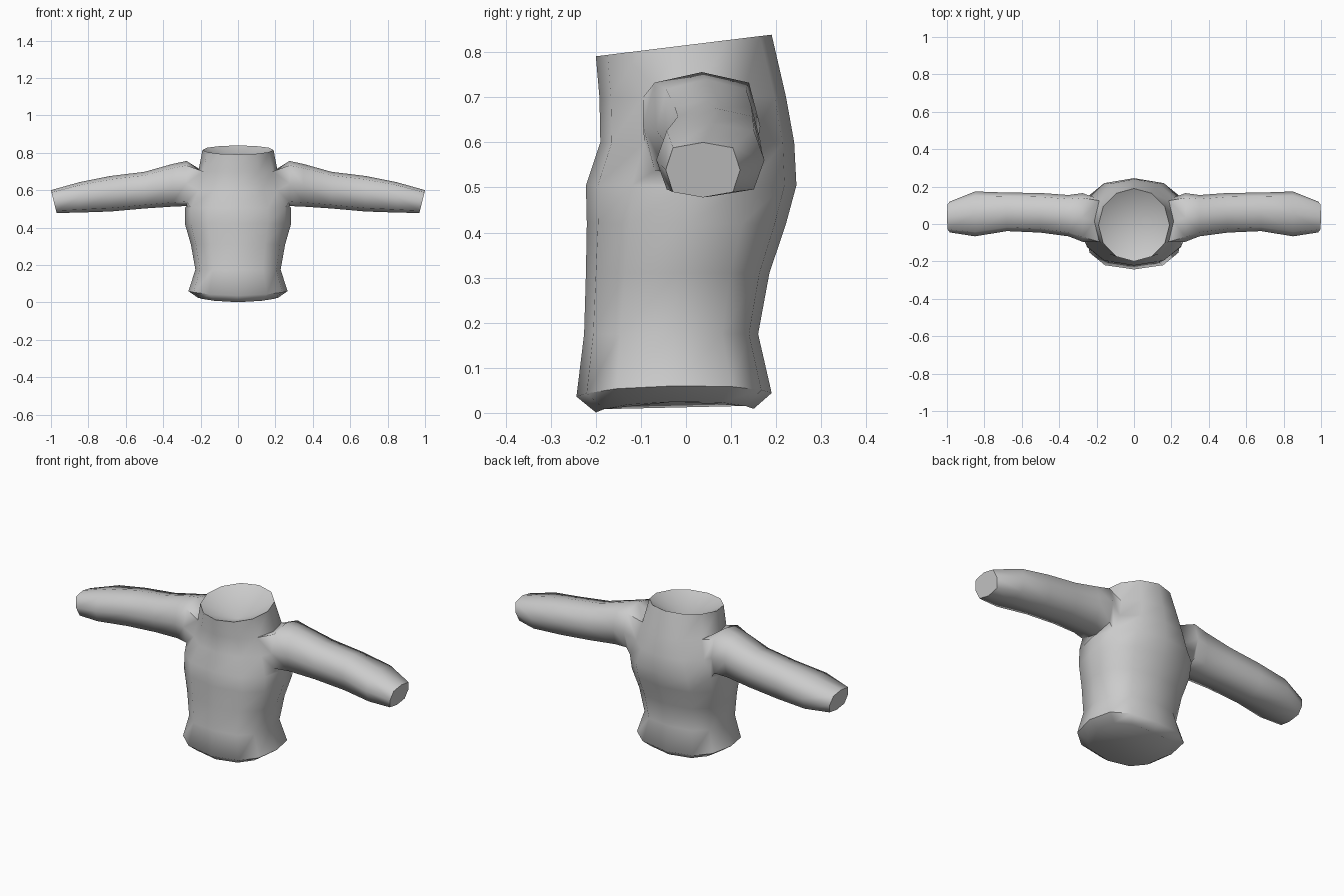
import bpy, bmesh, math

cube = bpy.data.objects.get("Cube")
if cube:
    bpy.data.objects.remove(cube, do_unlink=True)

grey = bpy.data.materials.new("soft grey cloth")
grey.use_nodes = True
colour = (0.6, 0.6, 0.6, 1)
grey.diffuse_color = colour
grey.node_tree.nodes["Principled BSDF"].inputs["Base Color"].default_value = colour
grey.node_tree.nodes["Principled BSDF"].inputs["Roughness"].default_value = 0.8


def rounded(angle, power):
    """Point on a unit rounded square."""
    c, s = math.cos(angle), math.sin(angle)
    return (math.copysign(abs(c) ** (2 / power), c),
            math.copysign(abs(s) ** (2 / power), s))


def strip(bm, a, b):
    """Join two rings of equal length with quads."""
    n = len(a)
    for i in range(n):
        bm.faces.new((a[i], a[(i + 1) % n], b[(i + 1) % n], b[i]))


bm = bmesh.new()
SIDES = 12

# Torso rings: z, half width, front y, back y, side lift, tilt towards back, roundness
torso = [
    (0.005, 0.215, -0.200, 0.150, 0.02, 0.004, 2.6),
    (0.040, 0.265, -0.243, 0.190, 0.02, 0.004, 2.6),
    (0.175, 0.228, -0.226, 0.160, 0, 0, 2.6),
    (0.31, 0.252, -0.222, 0.185, 0, 0, 2.5),
    (0.42, 0.284, -0.220, 0.222, 0, 0, 2.4),
    (0.505, 0.284, -0.222, 0.245, 0, 0, 2.4),
    (0.60, 0.240, -0.190, 0.240, 0, 0, 2.3),
    (0.70, 0.212, -0.192, 0.222, 0, 0, 2.2),
    (0.815, 0.190, -0.200, 0.190, 0, 0.024, 2.0),
]
rings = []
for z, hx, yf, yb, lift, tilt, power in torso:
    ring = []
    for j in range(SIDES):
        u, v = rounded(j * math.tau / SIDES, power)
        ring.append(bm.verts.new((u * hx, (yf + yb) / 2 + v * (yb - yf) / 2,
                                  z + lift * u * u + tilt * v)))
    rings.append(ring)

# Torso walls, leaving a two by two armhole on each side
LOW, MID, HIGH = 5, 6, 7
for i in range(len(rings) - 1):
    for j in range(SIDES):
        if i in (LOW, MID) and j in (0, 5, 6, 11):
            continue
        k = (j + 1) % SIDES
        bm.faces.new((rings[i][j], rings[i][k], rings[i + 1][k], rings[i + 1][j]))

# Closed hem
bm.faces.new(rings[0][::-1])

# Neck hollow
centre = bm.verts.new((0, 0, 0.72))
for j in range(SIDES):
    bm.faces.new((rings[-1][j], rings[-1][(j + 1) % SIDES], centre))

# Sleeve rings: x, bottom z, top z, front y, back y, inward lean of the lower edge
sleeve = [
    (0.275, 0.515, 0.756, -0.095, 0.165, 0),
    (0.35, 0.512, 0.740, -0.066, 0.155, 0),
    (0.50, 0.502, 0.698, -0.046, 0.166, 0),
    (0.68, 0.486, 0.676, -0.038, 0.168, 0),
    (0.85, 0.480, 0.642, -0.066, 0.174, 0),
    (1.00, 0.478, 0.600, -0.045, 0.120, 0.03),
]
for side in (1, -1):
    front, mid, back = (11, 0, 1) if side == 1 else (7, 6, 5)
    last = [rings[r][c] for r, c in ((MID, front), (LOW, front), (LOW, mid), (LOW, back),
                                     (MID, back), (HIGH, back), (HIGH, mid), (HIGH, front))]
    for x, zb, zt, yf, yb, lean in sleeve:
        ring = []
        for k in range(8):
            u, v = rounded(k * math.tau / 8, 3.2)
            ring.append(bm.verts.new((side * (x - lean * (v + 1) / 2),
                                      (yf + yb) / 2 - u * (yb - yf) / 2,
                                      (zb + zt) / 2 - v * (zt - zb) / 2)))
        strip(bm, last, ring)
        last = ring
    # Closed cuff
    bm.faces.new(last)

bmesh.ops.recalc_face_normals(bm, faces=bm.faces)
mesh = bpy.data.meshes.new("sweater")
bm.to_mesh(mesh)
bm.free()
mesh.materials.append(grey)
sweater = bpy.data.objects.new("sweater", mesh)
bpy.context.collection.objects.link(sweater)

# Soft shading with crisp cuffs and neck rim
bpy.ops.object.select_all(action='DESELECT')
sweater.select_set(True)
bpy.context.view_layer.objects.active = sweater
bpy.ops.object.shade_smooth_by_angle(angle=math.radians(65))
